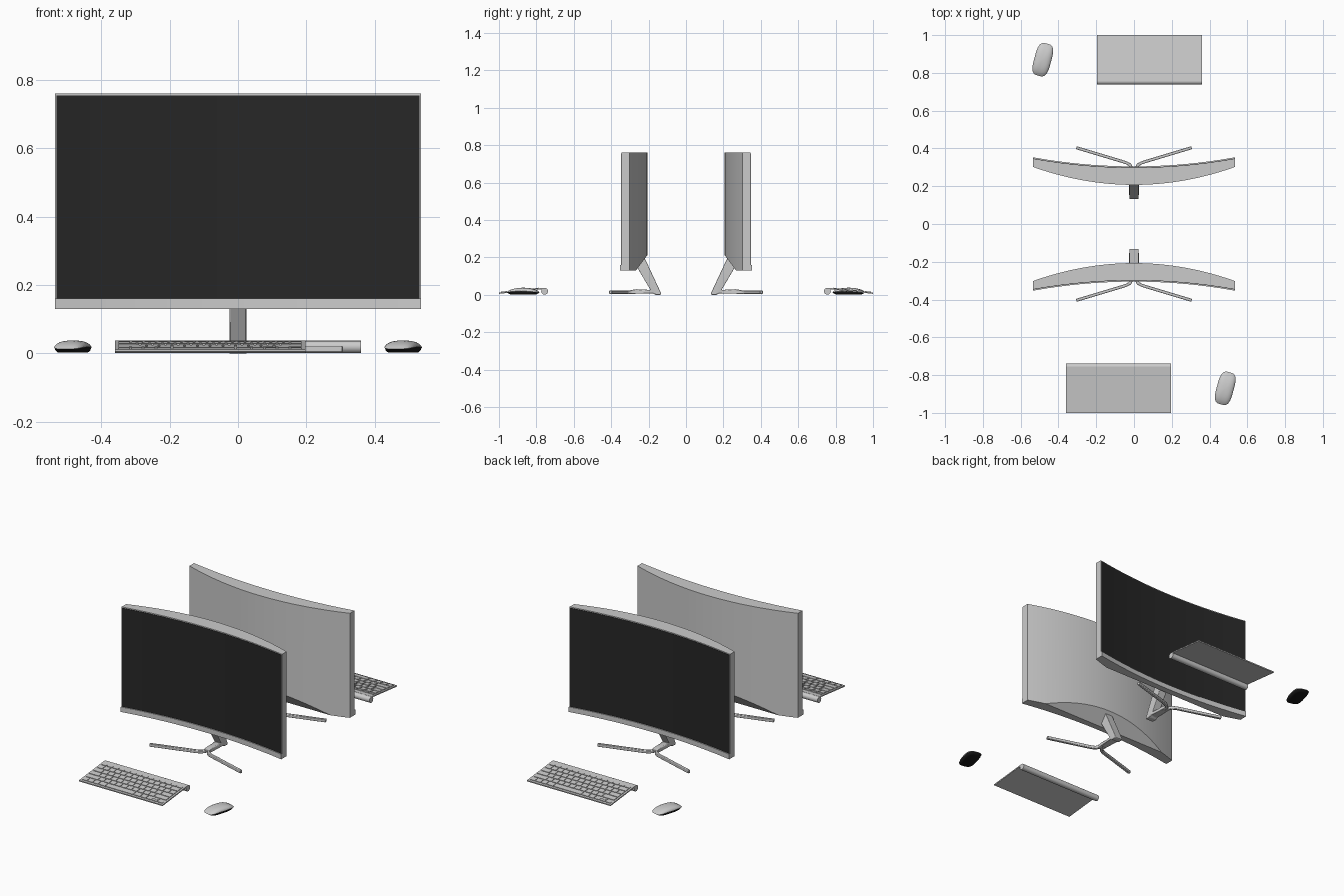
import bpy, bmesh, math
from mathutils import Matrix, Vector

if "Cube" in bpy.data.objects:
    bpy.data.objects.remove(bpy.data.objects["Cube"])

parts = []


def material(name, v):
    m = bpy.data.materials.new(name)
    m.diffuse_color = (v, v, v, 1)
    m.use_nodes = True
    m.node_tree.nodes["Principled BSDF"].inputs["Base Color"].default_value = m.diffuse_color
    return m


SCREEN = material("screen_black", 0.02)
DARK = material("base_black", 0.01)


def finish(name, bm, mat=None, smooth=True):
    bmesh.ops.recalc_face_normals(bm, faces=bm.faces)
    me = bpy.data.meshes.new(name)
    bm.to_mesh(me)
    bm.free()
    ob = bpy.data.objects.new(name, me)
    bpy.context.collection.objects.link(ob)
    if mat:
        me.materials.append(mat)
    if smooth:
        bpy.ops.object.select_all(action='DESELECT')
        ob.select_set(True)
        bpy.context.view_layer.objects.active = ob
        bpy.ops.object.shade_smooth_by_angle(angle=math.radians(30))
    parts.append(ob)
    return ob


def prism(bm, pts, vec):
    """Extrude a closed outline along a vector."""
    f = bm.faces.new([bm.verts.new(p) for p in pts])
    ex = bmesh.ops.extrude_face_region(bm, geom=[f])
    bmesh.ops.translate(bm, vec=vec, verts=[v for v in ex['geom'] if isinstance(v, bmesh.types.BMVert)])


def box(bm, x0, x1, y0, y1, z0, z1, mat):
    c = Vector(((x0 + x1) / 2, (y0 + y1) / 2, (z0 + z1) / 2))
    bmesh.ops.create_cube(bm, size=1, matrix=mat @ Matrix.Translation(c)
                          @ Matrix.Diagonal((x1 - x0, y1 - y0, z1 - z0, 1)))


# Curved monitor slabs
HW = 0.535
front = lambda x: -0.297 - 0.048 * (x / HW) ** 2
back = lambda x: -0.207 - 0.095 * (x / HW) ** 2


def slab(name, hw, z0, z1, f, b, mat=None, cut=False):
    n = 32
    xs = [-hw + 2 * hw * i / n for i in range(n + 1)]
    bm = bmesh.new()
    prism(bm, [(x, f(x), z0) for x in xs] + [(x, b(x), z0) for x in reversed(xs)], (0, 0, z1 - z0))
    if cut:  # slanted lower back
        r = bmesh.ops.bisect_plane(bm, geom=bm.verts[:] + bm.edges[:] + bm.faces[:],
                                   plane_co=(0, -0.268, 0.13), plane_no=(0, 0.08, -0.06), clear_outer=True)
        bmesh.ops.holes_fill(bm, edges=[e for e in r['geom_cut'] if isinstance(e, bmesh.types.BMEdge)])
    finish(name, bm, mat)


slab("monitor_housing", HW, 0.13, 0.76, front, back, cut=True)
slab("monitor_screen", HW - 0.004, 0.158, 0.755, lambda x: front(x) - 0.002, lambda x: front(x) + 0.002, SCREEN)
slab("monitor_chin", HW, 0.13, 0.16, lambda x: front(x) - 0.008, lambda x: front(x) + 0.004)

# Stand arm with stem: side profile extruded in x
bm = bmesh.new()
prof = [(-0.275, 0.17), (-0.225, 0.205), (-0.132, 0.006), (-0.136, 0), (-0.165, 0), (-0.178, 0.008),
        (-0.3, 0.006), (-0.3, 0.024), (-0.265, 0.03), (-0.23, 0.028), (-0.19, 0.026)]
prism(bm, [(-0.025, y, z) for y, z in prof], (0.05, 0, 0))
for v in bm.verts:  # stem narrows towards the legs
    if v.co.z < 0.04 and v.co.y < -0.2:
        v.co.x *= 0.7
bmesh.ops.triangulate(bm, faces=[f for f in bm.faces if len(f.verts) > 4])
arm = finish("stand_arm", bm)
bev = arm.modifiers.new("bevel", 'BEVEL')
bev.width, bev.segments = 0.004, 2

# Splayed legs
path = [(0.007, -0.27), (0.01, -0.295), (0.022, -0.314), (0.045, -0.326), (0.305, -0.404)]
for s, side in ((1, "right"), (-1, "left")):
    bm = bmesh.new()
    left, right = [], []
    for i, p in enumerate(path):
        a, b = path[max(i - 1, 0)], path[min(i + 1, len(path) - 1)]
        d = Vector((b[0] - a[0], b[1] - a[1])).normalized()
        left.append((s * (p[0] - d.y * 0.008), p[1] + d.x * 0.008, 0.004))
        right.append((s * (p[0] + d.y * 0.008), p[1] - d.x * 0.008, 0.004))
    prism(bm, left + right[::-1], (0, 0, 0.018))
    leg = finish("stand_leg_" + side, bm)
    bev = leg.modifiers.new("bevel", 'BEVEL')
    bev.width, bev.segments = 0.003, 2

# Keyboard plate, tilted up at the back
KB = Matrix.Translation((-0.0815, -1.0, 0.005)) @ Matrix.Rotation(0.105, 4, 'X')
KW = 0.2785
bm = bmesh.new()
box(bm, -KW, KW, 0, 0.245, 0, 0.007, KB)
finish("keyboard_plate", bm, smooth=False)

# Battery tube along the back
bm = bmesh.new()
bmesh.ops.create_cone(bm, cap_ends=True, segments=32, radius1=0.018, radius2=0.018, depth=2 * KW,
                      matrix=Matrix.Translation((-0.0815, -0.756, 0.019)) @ Matrix.Rotation(math.pi / 2, 4, 'Y'))
finish("keyboard_tube", bm)

# Keys: rows of relative widths, bottom to top
bm = bmesh.new()
rows = [([1, 1, 1, 1.25, 5, 1.25, 1, 1, 1, 1], 0.037), ([2.25] + [1] * 10 + [2.25], 0.037),
        ([1.75] + [1] * 11 + [1.75], 0.037), ([1.5] + [1] * 12 + [1], 0.037),
        ([1] * 13 + [1.5], 0.037), ([1] * 14, 0.021)]
y = 0.01
for r, (widths, h) in enumerate(rows):
    unit, x = 2 * (KW - 0.008) / sum(widths), -KW + 0.008
    for i, w in enumerate(widths):
        x0, x1 = x + 0.003, x + w * unit - 0.003
        if r == 0 and i >= len(widths) - 3:  # arrow keys are half height
            box(bm, x0, x1, y + 0.003, y + h / 2 - 0.001, 0.006, 0.0105, KB)
            if i == len(widths) - 2:
                box(bm, x0, x1, y + h / 2 + 0.001, y + h - 0.003, 0.006, 0.0105, KB)
        else:
            box(bm, x0, x1, y + 0.003, y + h - 0.003, 0.006, 0.0105, KB)
        x += w * unit
    y += h
finish("keyboard_keys", bm, smooth=False)

# Mouse: rings of a rounded rectangle
MOUSE = Matrix.Translation((0.483, -0.87, 0)) @ Matrix.Rotation(math.radians(-15), 4, 'Z')


def mouse_part(name, levels, mat=None):
    n, bm, rings = 48, bmesh.new(), []
    for scale, height in levels:
        ring = []
        for i in range(n):
            a = 2 * math.pi * i / n
            c, s = math.cos(a), math.sin(a)
            u = math.copysign(abs(c) ** 0.6, c) * scale
            v = math.copysign(abs(s) ** 0.6, s) * scale
            ring.append(bm.verts.new(MOUSE @ Vector((u * 0.045, v * 0.088, height(v)))))
        rings.append(ring)
    for a, b in zip(rings, rings[1:]):
        for i in range(n):
            bm.faces.new((a[i], a[(i + 1) % n], b[(i + 1) % n], b[i]))
    bm.faces.new(rings[0])
    bm.faces.new(rings[-1])
    finish(name, bm, mat)


rim = lambda v: 0.02 - 0.007 * v * v
dome = lambda k: (lambda v: 0.02 + 0.018 * k - 0.011 * v * v)
mouse_part("mouse_shell", [(0.98, lambda v: rim(v) - 0.001), (1, rim), (0.97, dome(0.3)), (0.88, dome(0.55)),
                           (0.72, dome(0.78)), (0.5, dome(0.92)), (0.25, dome(0.98)), (0.05, dome(1))])
mouse_part("mouse_base", [(0.76, lambda v: 0.002), (0.84, lambda v: 0.004), (0.93, lambda v: 0.009), (0.985, rim)], DARK)

# Second workstation, turned around to face the other way
for ob in parts[:]:
    twin = ob.copy()
    twin.name = "rear_" + ob.name
    twin.rotation_euler.z = math.pi
    bpy.context.collection.objects.link(twin)
